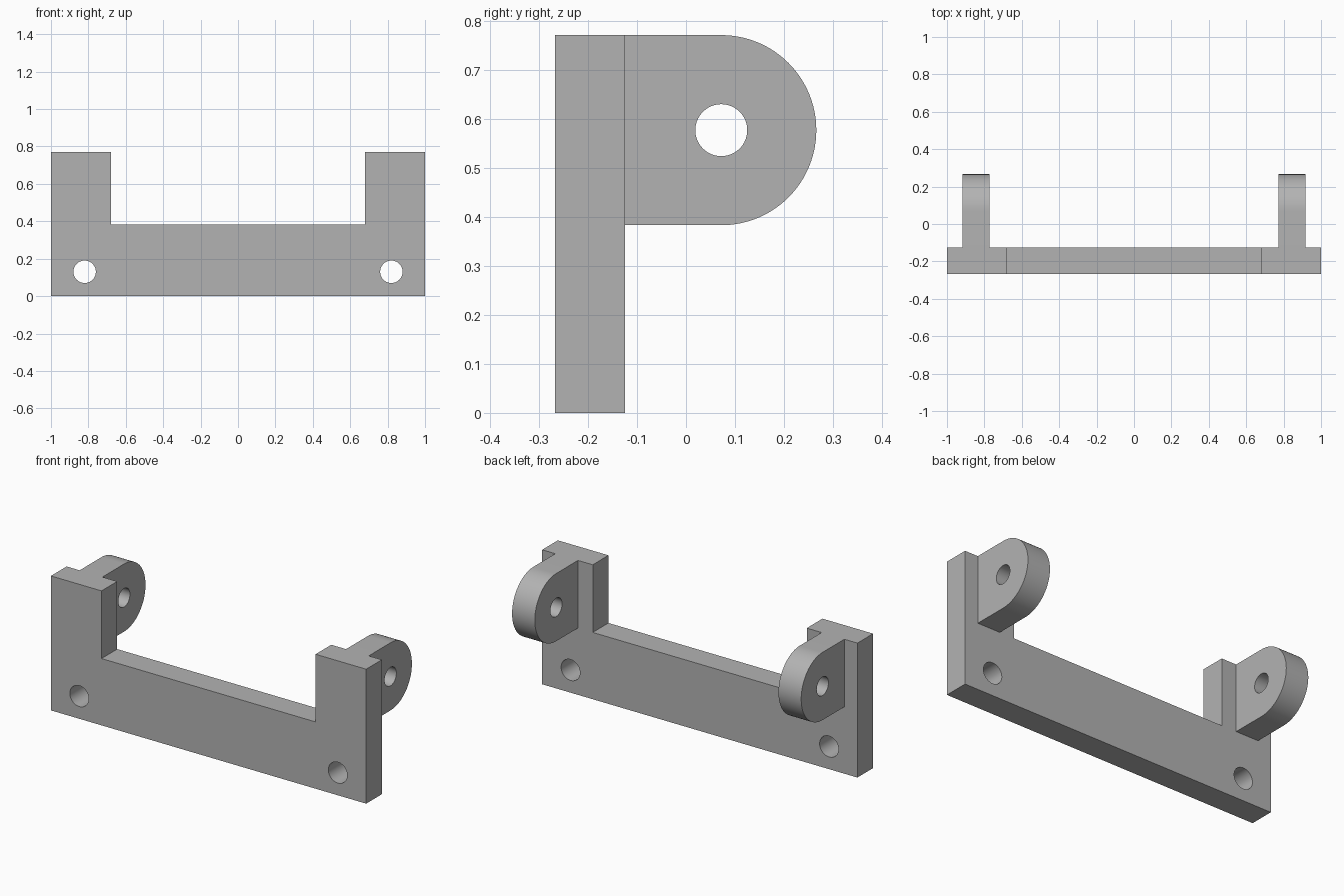
import bpy, bmesh, math
from mathutils import Matrix, Vector

cube = bpy.data.objects.get("Cube")
if cube:
    bpy.data.objects.remove(cube, do_unlink=True)

grey = bpy.data.materials.new("plain grey")
grey.use_nodes = True
grey.diffuse_color = (0.45, 0.45, 0.45, 1)
grey.node_tree.nodes["Principled BSDF"].inputs["Base Color"].default_value = grey.diffuse_color

# Main dimensions
FRONT, BACK = -0.267, -0.125
TOP, STEP = 0.771, 0.383
POST_INNER = 0.679
LUG_INNER, LUG_OUTER = 0.773, 0.917
RADIUS = (TOP - STEP) / 2
PIVOT = (0.266 - RADIUS, STEP + RADIUS)


def arc(centre, radius, start, end, steps):
    """Points along an arc, both ends included."""
    angles = [start + (end - start) * i / steps for i in range(steps + 1)]
    return [(centre[0] + radius * math.cos(a), centre[1] + radius * math.sin(a)) for a in angles]


def circle(centre, radius, sides=64):
    return arc(centre, radius, 0, math.tau, sides)[:-1]


def extruded_part(name, loops, depth, matrix):
    """Fill an outline with its holes, thicken it and place it."""
    bm = bmesh.new()
    for loop in loops:
        verts = [bm.verts.new((u, v, 0)) for u, v in loop]
        for a, b in zip(verts, verts[1:] + verts[:1]):
            bm.edges.new((a, b))
    bmesh.ops.triangle_fill(bm, edges=bm.edges[:], use_beauty=True, normal=(0, 0, 1))
    result = bmesh.ops.extrude_face_region(bm, geom=bm.faces[:], use_keep_orig=True)
    moved = [g for g in result["geom"] if isinstance(g, bmesh.types.BMVert)]
    bmesh.ops.translate(bm, verts=moved, vec=(0, 0, depth))
    bmesh.ops.transform(bm, matrix=matrix, verts=bm.verts[:])
    bmesh.ops.recalc_face_normals(bm, faces=bm.faces[:])
    mesh = bpy.data.meshes.new(name)
    bm.to_mesh(mesh)
    bm.free()
    mesh.materials.append(grey)
    obj = bpy.data.objects.new(name, mesh)
    bpy.context.collection.objects.link(obj)
    bpy.ops.object.select_all(action="DESELECT")
    obj.select_set(True)
    bpy.context.view_layer.objects.active = obj
    bpy.ops.object.shade_smooth_by_angle(angle=math.radians(30))


def axes(u, v, w, origin):
    """Matrix sending profile axes u, v and thickness w to world directions."""
    m = Matrix((u, v, w)).transposed().to_4x4()
    m.translation = Vector(origin)
    return m


# Upright plate: U outline with two mounting holes
half = [(1, 0), (1, TOP), (POST_INNER, TOP), (POST_INNER, STEP)]
outline = half + [(-x, z) for x, z in reversed(half)]
holes = [circle((side * 0.82, 0.13), 0.06) for side in (-1, 1)]
extruded_part("back_plate", [outline] + holes, BACK - FRONT,
              axes((1, 0, 0), (0, 0, 1), (0, 1, 0), (0, FRONT, 0)))

# Rounded pivot lugs behind the posts
lug = [(BACK, TOP), (BACK, STEP)] + arc(PIVOT, RADIUS, -math.pi / 2, math.pi / 2, 48)
for name, start in (("left_lug", LUG_INNER), ("right_lug", -LUG_OUTER)):
    extruded_part(name, [lug, circle(PIVOT, 0.053)], LUG_OUTER - LUG_INNER,
                  axes((0, 1, 0), (0, 0, 1), (1, 0, 0), (start, 0, 0)))
